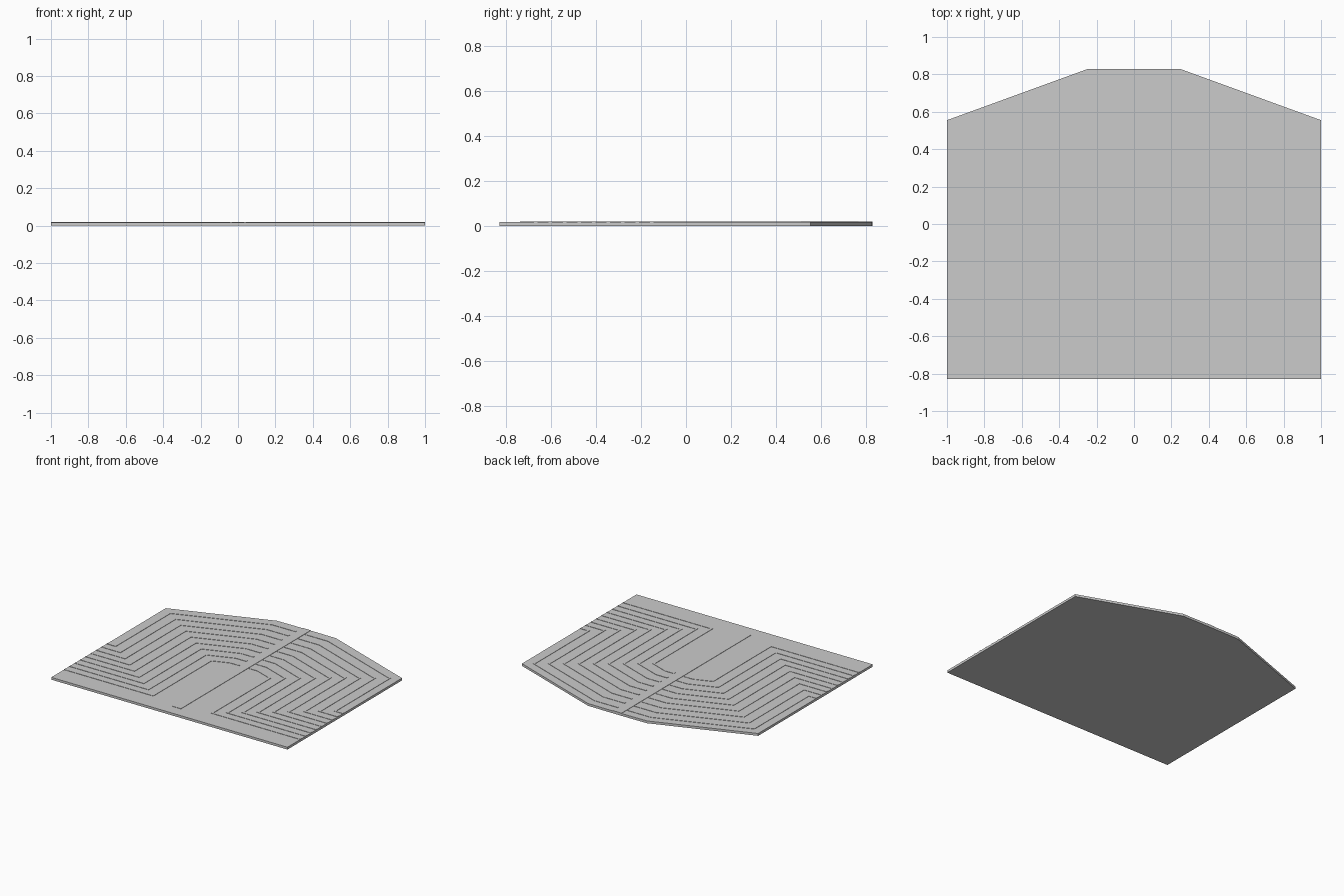
import bpy, bmesh, math
from mathutils import Vector

if "Cube" in bpy.data.objects:
    bpy.data.objects.remove(bpy.data.objects["Cube"])

BASE = 0.018    # plate thickness
TOP = 0.0205    # top of the raised ribs
SLOPE = (0.83 - 0.555) / 0.75


def prism(name, outline, z0, z1, mirror=False):
    """Extrude a flat outline from z0 to z1."""
    bm = bmesh.new()
    face = bm.faces.new([bm.verts.new((x, y, z0)) for x, y in outline])
    ext = bmesh.ops.extrude_face_region(bm, geom=[face])
    for v in ext["geom"]:
        if isinstance(v, bmesh.types.BMVert):
            v.co.z = z1
    bmesh.ops.recalc_face_normals(bm, faces=bm.faces)
    mesh = bpy.data.meshes.new(name)
    bm.to_mesh(mesh)
    bm.free()
    ob = bpy.data.objects.new(name, mesh)
    bpy.context.collection.objects.link(ob)
    if mirror:
        ob.modifiers.new("mirror", 'MIRROR').use_mirror_merge = False
    return ob


def band(path, width):
    """Turn a polyline into a mitred strip outline."""
    pts = [Vector(p) for p in path]
    left, right = [], []
    for i, p in enumerate(pts):
        a = (p - pts[i - 1]).normalized() if i > 0 else None
        b = (pts[i + 1] - p).normalized() if i < len(pts) - 1 else None
        a, b = a or b, b or a
        na, nb = Vector((-a.y, a.x)), Vector((-b.y, b.x))
        m = (na + nb).normalized()
        off = m * (width / 2 / m.dot(na))
        left.append(p + off)
        right.append(p - off)
    return [tuple(p) for p in left + right[::-1]]


# floor plate
half = [(1, -0.83), (1, 0.555), (0.25, 0.828), (0.1, 0.83)]
prism("floor_plate", half + [(-x, y) for x, y in half[::-1]], 0, BASE)

# central aisle strip running front to back
prism("aisle_strip", [(-0.035, -0.74), (0.035, -0.74), (0.035, 0.83), (-0.035, 0.83)],
      BASE - 0.002, TOP)

# nested ribs: flat at the aisle, slanted, straight down, then out to the side
slant = math.sqrt(1 + SLOPE ** 2)
bend = math.tan(math.atan(SLOPE) / 2)
COUNT = 9
for k in range(COUNT):
    d = 0.07 + k * 0.68 / (COUNT - 1)
    x = 1 - d
    y = 0.555 + SLOPE * d - slant * d
    front = -0.10 - 0.76 * d
    path = [(0.04, 0.83 - d), (0.25 - d * bend, 0.83 - d), (x, y), (x, front), (1, front)]
    prism(f"row_rib_{k + 1}", band(path, 0.016), BASE - 0.002, TOP, mirror=True)
